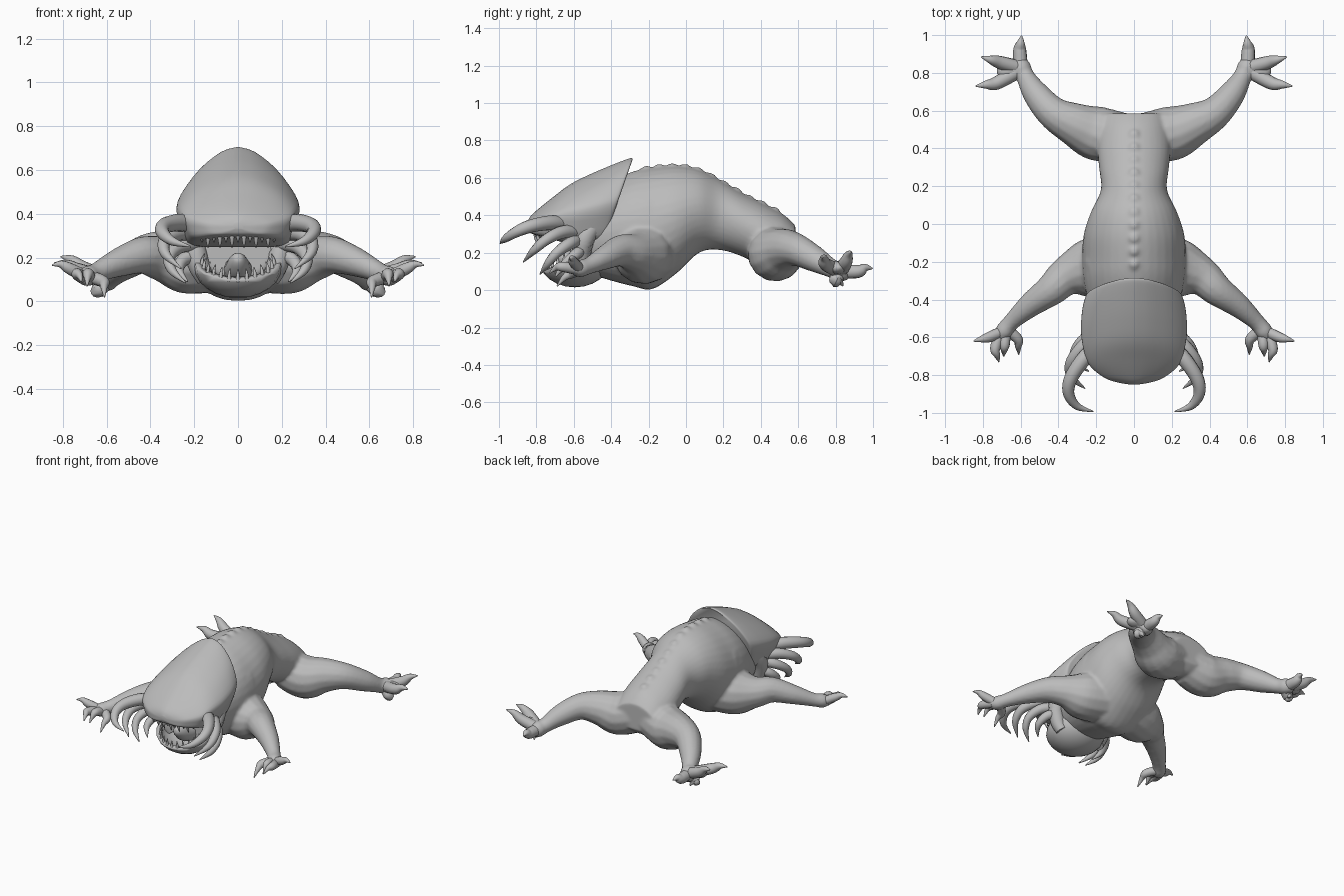
import bpy, bmesh, math
from mathutils import Vector, Matrix

if "Cube" in bpy.data.objects:
    bpy.data.objects.remove(bpy.data.objects["Cube"])

hide = bpy.data.materials.new("grey_hide")
hide.diffuse_color = (0.5, 0.5, 0.5, 1)
hide.use_nodes = True
hide.node_tree.nodes["Principled BSDF"].inputs["Base Color"].default_value = hide.diffuse_color


def spline(rows, steps):
    """Smooth interpolation through rows of numbers."""
    out = []
    for i in range(len(rows) - 1):
        a, b, c, d = (rows[max(0, min(len(rows) - 1, i + k))] for k in (-1, 0, 1, 2))
        for j in range(steps):
            t = j / steps
            out.append([0.5 * (2 * q + (r - p) * t + (2 * p - 5 * q + 4 * r - s) * t * t
                        + (3 * q - p - 3 * r + s) * t ** 3) for p, q, r, s in zip(a, b, c, d)])
    return out + [list(rows[-1])]


def skin(bm, rings):
    """Bridge rings of points and close both ends."""
    vs = [[bm.verts.new(p) for p in ring] for ring in rings]
    n = len(vs[0])
    for a, b in zip(vs, vs[1:]):
        for i in range(n):
            bm.faces.new((a[i], a[(i + 1) % n], b[(i + 1) % n], b[i]))
    bm.faces.new(vs[0][::-1])
    bm.faces.new(vs[-1])


def tube(bm, pts, side=1, sides=14, steps=5):
    """Tapered tube along (x, y, z, radius) points, mirrored by side."""
    path = spline([(p[0] * side, *p[1:]) for p in pts], steps)
    rings = []
    for i, p in enumerate(path):
        t = (Vector(path[min(i + 1, len(path) - 1)][:3]) - Vector(path[max(i - 1, 0)][:3])).normalized()
        u = t.cross(Vector((0.1, 0.1, 1))).normalized()
        w = t.cross(u)
        r = max(p[3], 0.002)
        rings.append([Vector(p[:3]) + r * (math.cos(a) * u + math.sin(a) * w)
                      for a in (2 * math.pi * k / sides for k in range(sides))])
    skin(bm, rings)


def ball(bm, c, r, rot=0):
    m = Matrix.Translation(c) @ Matrix.Rotation(rot, 4, 'X') @ Matrix.Diagonal((*r, 1))
    bmesh.ops.create_uvsphere(bm, u_segments=20, v_segments=12, radius=1, matrix=m)


def finish(bm, name, angle=60):
    bmesh.ops.recalc_face_normals(bm, faces=bm.faces)
    me = bpy.data.meshes.new(name)
    bm.to_mesh(me)
    bm.free()
    ob = bpy.data.objects.new(name, me)
    bpy.context.collection.objects.link(ob)
    me.materials.append(hide)
    bpy.ops.object.select_all(action='DESELECT')
    bpy.context.view_layer.objects.active = ob
    ob.select_set(True)
    bpy.ops.object.shade_smooth_by_angle(angle=math.radians(angle))
    return ob


# Torso: y, half width, bottom, top
torso = [(-.57, .16, .10, .38), (-.5, .21, .08, .5), (-.38, .25, .045, .59), (-.28, .27, .02, .635),
         (-.18, .275, .005, .655), (-.05, .265, .09, .665), (.07, .225, .20, .645), (.18, .175, .215, .59),
         (.3, .185, .18, .52), (.42, .195, .12, .46), (.52, .18, .11, .405), (.585, .15, .16, .345)]
bm = bmesh.new()
rings = []
for y, hw, zb, zt in spline(torso, 5):
    ring = []
    for k in range(36):
        a = 2 * math.pi * k / 36
        c, s = math.cos(a), math.sin(a)
        ring.append((hw * math.copysign(abs(c) ** (1.15 if s > 0 else 0.9), c), y,
                     (zb + zt) / 2 + (zt - zb) / 2 * s))
    rings.append(ring)
skin(bm, rings)

# Vertebrae along the back
for i in range(11):
    y = -.21 + i * .068
    z = next(r[3] for r in spline(torso, 8) if r[0] >= y)
    ball(bm, (0, y, z - .012), (.032, .034, .026), -.35 if y > .05 else 0)

# Limbs and palms, blended into the torso
arm = [(.1, -.2, .2, .16), (.25, -.24, .19, .155), (.36, -.28, .2, .105), (.44, -.35, .21, .085),
       (.55, -.43, .175, .065), (.65, -.52, .13, .045), (.69, -.57, .115, .047), (.72, -.6, .115, .03)]
leg = [(.06, .46, .22, .13), (.2, .48, .19, .145), (.32, .53, .215, .115), (.43, .59, .215, .088),
       (.52, .69, .165, .07), (.575, .78, .115, .05), (.6, .83, .1, .055), (.615, .87, .1, .04)]
for s in (1, -1):
    tube(bm, arm, s)
    tube(bm, leg, s)
    ball(bm, (s * .17, -.2, .36), (.1, .15, .17))
    ball(bm, (s * .67, .81, .12), (.06, .05, .035))
body = finish(bm, "body_and_limbs")
m = body.modifiers.new("blend", 'REMESH')
m.mode, m.voxel_size, m.use_smooth_shade = 'VOXEL', .011, True
m = body.modifiers.new("relax", 'SMOOTH')
m.factor, m.iterations = .5, 4

# Head shield: y, half width, bottom, top, forward slant of lower edge
head = [(-.285, .235, .27, .70, .15), (-.30, .255, .255, .705, .15), (-.38, .275, .25, .675, .15),
        (-.5, .28, .25, .625, .13), (-.62, .265, .27, .565, .09), (-.72, .235, .285, .49, .05),
        (-.80, .16, .30, .425, .02), (-.835, .09, .31, .39, .005), (-.85, .02, .33, .36, 0)]
half = [(0, 1), (.3, .95), (.68, .78), (.95, .56), (1, .42), (.94, .25), (.82, .05), (.55, 0)]
prof = spline(half, 3)
prof += [(-x, z) for x, z in prof[:0:-1]]
bm = bmesh.new()
skin(bm, [[(hw * x, y - sl * (1 - z), zb + (zt - zb) * z) for x, z in prof]
          for y, hw, zb, zt, sl in spline(head, 5)])
finish(bm, "head_shield", 50)

# Cheeks joining head and jaw
bm = bmesh.new()
for s in (1, -1):
    tube(bm, [(.19, -.47, .38, .05), (.205, -.54, .28, .055), (.18, -.56, .17, .05), (.15, -.55, .1, .04)], s)
finish(bm, "cheeks")

# Lower jaw: an open tilted bowl
bm = bmesh.new()
ball(bm, (0, -.595, .16), (.2, .19, .145))
bmesh.ops.bisect_plane(bm, geom=bm.verts[:] + bm.edges[:] + bm.faces[:], plane_co=(0, -.78, .09),
                       plane_no=(0, -.5, 1), clear_outer=True)
jaw = finish(bm, "lower_jaw")
m = jaw.modifiers.new("thickness", 'SOLIDIFY')
m.thickness, m.offset = .03, -1

# Tongue
bm = bmesh.new()
tube(bm, [(0, -.52, .14, .07), (0, -.6, .15, .06), (0, -.66, .18, .045), (0, -.695, .2, .025), (0, -.705, .205, .004)])
finish(bm, "tongue")

# Teeth
bm = bmesh.new()
for i in range(13):
    x = -.165 + i * .0275
    y = -.805 + 2 * x * x
    ln = .075 if i % 2 else .05
    tube(bm, [(x, y, .325, .013), (x, y, .325 - ln * .6, .01), (x, y + .01, .32 - ln, .002)], 1, 8, 2)
for i in range(13):
    a = math.radians(-84 + i * 14)
    x, y = .165 * math.sin(a), -.6 - .152 * math.cos(a)
    z = .09 + (y + .78) * .5
    tube(bm, [(x, y, z - .015, .011), (x, y, z + .015, .008), (x * .93, y, z + .045, .002)], 1, 8, 2)
finish(bm, "teeth")

# Mandible tusks beside the mouth
tusks = [[(.19, -.64, .35, .04), (.27, -.72, .36, .04), (.335, -.82, .345, .036), (.345, -.9, .315, .03),
          (.3, -.965, .275, .02), (.215, -.993, .25, .003)],
         [(.2, -.58, .31, .035), (.28, -.66, .31, .035), (.335, -.74, .275, .03), (.33, -.81, .215, .022),
          (.26, -.87, .15, .003)],
         [(.18, -.57, .27, .035), (.27, -.62, .25, .033), (.315, -.69, .2, .027), (.3, -.74, .14, .02),
          (.24, -.78, .085, .003)],
         [(.18, -.55, .22, .032), (.25, -.59, .19, .03), (.27, -.65, .14, .022), (.23, -.7, .09, .003)]]
bm = bmesh.new()
for s in (1, -1):
    for t in tusks:
        tube(bm, t, s, 12)
finish(bm, "tusks")

# Clawed fingers and toes: base, knuckle, tip
fingers = [((.7, -.57, .115), (.77, -.6, .15), (.85, -.62, .165)),
           ((.71, -.58, .11), (.735, -.66, .125), (.715, -.73, .09)),
           ((.68, -.57, .11), (.685, -.64, .125), (.69, -.7, .07)),
           ((.67, -.56, .11), (.615, -.61, .09), (.61, -.69, .02))]
toes = [((.6, .83, .1), (.605, .92, .1), (.595, .998, .115)),
        ((.62, .83, .11), (.71, .855, .15), (.81, .885, .205)),
        ((.63, .8, .11), (.73, .745, .14), (.84, .73, .175)),
        ((.6, .82, .09), (.64, .8, .05), (.62, .84, .022))]
for name, digits, r in (("fingers", fingers, .027), ("toes", toes, .035)):
    bm = bmesh.new()
    for s in (1, -1):
        for a, b, c in digits:
            mid = [(p + q) / 2 for p, q in zip(b, c)]
            mid[2] += .012
            tube(bm, [(*a, r * 1.1), (*b, r), (*mid, r * .62), (*c, .003)], s, 12)
    finish(bm, name)
